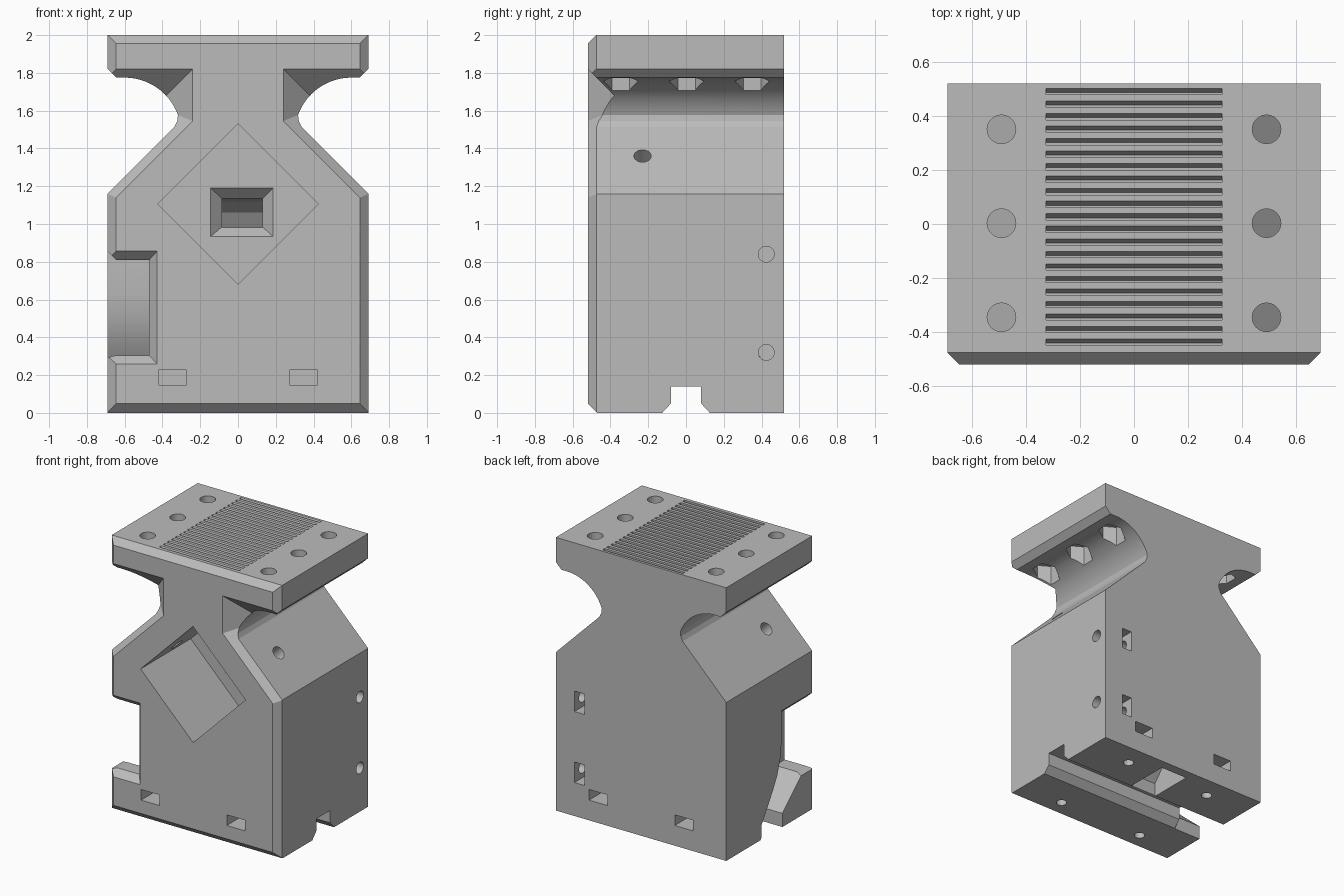
import bpy, bmesh, math
from mathutils import Vector

cube = bpy.data.objects.get("Cube")
if cube:
    bpy.data.objects.remove(cube, do_unlink=True)

grey = bpy.data.materials.new("neutral_grey")
grey.use_nodes = True
tone = (0.5, 0.5, 0.5, 1)
grey.diffuse_color = tone
grey.node_tree.nodes["Principled BSDF"].inputs["Base Color"].default_value = tone


def make(name, bm):
    bmesh.ops.recalc_face_normals(bm, faces=bm.faces)
    mesh = bpy.data.meshes.new(name)
    bm.to_mesh(mesh)
    bm.free()
    mesh.materials.append(grey)
    ob = bpy.data.objects.new(name, mesh)
    bpy.context.collection.objects.link(ob)
    return ob


def loft(name, axis, pts_a, a, pts_b, b):
    """Solid between two matching outlines lying across the given axis."""
    bm = bmesh.new()
    place = {"x": lambda p, t: (t, p[0], p[1]),
             "y": lambda p, t: (p[0], t, p[1]),
             "z": lambda p, t: (p[0], p[1], t)}[axis]
    va = [bm.verts.new(place(p, a)) for p in pts_a]
    vb = [bm.verts.new(place(p, b)) for p in pts_b]
    bm.faces.new(va)
    bm.faces.new(vb)
    for i in range(len(va)):
        j = (i + 1) % len(va)
        bm.faces.new((va[i], va[j], vb[j], vb[i]))
    return make(name, bm)


def prism(name, axis, pts, a, b):
    return loft(name, axis, pts, a, pts, b)


def rect(u0, u1, v0, v1):
    return [(u0, v0), (u1, v0), (u1, v1), (u0, v1)]


def ring(u, v, r, n, turn=0.0):
    return [(u + r * math.cos(turn + 2 * math.pi * i / n),
             v + r * math.sin(turn + 2 * math.pi * i / n)) for i in range(n)]


def convex(name, planes):
    """Large block trimmed by planes given as (point, outward normal)."""
    bm = bmesh.new()
    bmesh.ops.create_cube(bm, size=6)
    for co, no in planes:
        res = bmesh.ops.bisect_plane(bm, geom=bm.verts[:] + bm.edges[:] + bm.faces[:],
                                     plane_co=co, plane_no=no, clear_outer=True)
        edges = [e for e in res["geom_cut"] if isinstance(e, bmesh.types.BMEdge)]
        bmesh.ops.contextual_create(bm, geom=edges)
    return make(name, bm)


# Body outline: block, sloped shoulders, rounded neck and top plate
right = [(.69, 0), (.69, 1.16), (.337, 1.513), (.322, 1.545)]
right += [(.6 + .3 * math.cos(math.radians(t)), 1.475 + .3 * math.sin(math.radians(t)))
          for t in [160 - 5 * i for i in range(15)]]
right += [(.645, 1.775), (.69, 1.82), (.69, 2)]
body = prism("mount_body", "y", right + [(-x, z) for x, z in reversed(right)], -.52, .52)


def cut(tool, mode="DIFFERENCE"):
    tool.hide_render = True
    mod = body.modifiers.new("cut", "BOOLEAN")
    mod.object, mod.operation, mod.solver = tool, mode, "EXACT"
    bpy.context.view_layer.objects.active = body
    bpy.ops.object.modifier_apply(modifier=mod.name)
    bpy.data.objects.remove(tool, do_unlink=True)


# Chamfer around the front face
F = -.52
cut(convex("front_bevel", [((.645, F, 0), (1, -1, 0)), ((-.645, F, 0), (-1, -1, 0)),
                           ((0, F, .05), (0, -1, -1)), ((0, F, 1.955), (0, -1, 1))]), "INTERSECT")

# Tapered cuts beside the neck
for s in (1, -1):
    cut(convex("neck_taper", [((s * .24, F, 0), (-s, 1, 0)), ((0, F, 1.82), (0, 1, 1)),
                              ((0, F, 1.785), (-s, math.sqrt(2), -1)),
                              ((s, 0, 0), (s, 0, 0)), ((0, -.6, 0), (0, -1, 0))]))

# Diamond pocket with a funnel and a duct running down to the base
cut(prism("pocket", "y", ring(0, 1.107, .425, 4), -.6, .06))
cut(loft("funnel", "y", rect(-.155, .195, .925, 1.2), .05, rect(-.085, .13, .985, 1.135), .12))
cut(prism("duct", "x", [(.11, .985), (.18, .96), (.23, .9), (.25, .8), (.25, .25), (.12, .1),
                        (.12, -.1), (.45, -.1), (.45, .8), (.42, .95), (.35, 1.06),
                        (.25, 1.12), (.11, 1.135)], -.085, .13))

# Base slot
cut(prism("base_slot", "x", [(-.14, -.015), (.14, -.015), (.08, .05), (.08, .14),
                             (-.08, .14), (-.08, .05)], -1, 1))

# Side channel open to the front, with a chamfered mouth
cut(prism("channel", "x", [(-.6, .305), (-.36, .305), (-.13, .1), (-.13, -.1), (.11, -.1),
                           (.11, .11), (.05, .2), (-.015, .3), (-.07, .4), (-.105, .51),
                           (-.12, .63), (-.12, .81), (-.6, .81)], -.8, -.47))
cut(loft("channel_mouth", "y", rect(-.8, -.42, .25, .865), -.53,
         rect(-.8, -.47, .305, .81), -.47))
cut(loft("channel_side", "x", rect(-.6, -.12, .29, .865), -.7,
         rect(-.6, -.12, .305, .81), -.645))

for s in (1, -1):
    # Plate bolt holes with hexagonal nut seats below
    for y in (-.345, .003, .35):
        cut(prism("bolt_hole", "z", ring(s * .49, y, .053, 24), 1.7, 2.1))
        cut(prism("nut_seat", "z", ring(s * .49, y, .092, 6, math.pi / 2), 1.62, 1.85))
    # Clamp screw holes through the shoulders
    bm = bmesh.new()
    axis = Vector((s, 0, 1)).normalized()
    turn = axis.to_track_quat("Z", "Y").to_matrix().to_4x4()
    turn.translation = (s * .49, -.23, 1.36)
    bmesh.ops.create_cone(bm, cap_ends=True, segments=24, radius1=.046, radius2=.046,
                          depth=.6, matrix=turn)
    cut(make("clamp_hole", bm))
    # Nut slots and base screw holes, front and back
    for t in (1, -1):
        cut(prism("base_nut_slot", "y", rect(s * .347 - .074, s * .347 + .074, .148, .226),
                  t * .28, t * .6))
        cut(prism("base_screw", "z", ring(s * .347, t * .355, .036, 20), -.1, .3))

# Side screw holes and their nut slots in the back
for z in (.32, .84):
    cut(prism("side_screw", "x", ring(.425, z, .042, 24), .35, .8))
    cut(prism("side_nut_slot", "y", rect(.46, .54, z - .075, z + .075), .34, .6))

# Grip grooves across the top plate
for i in range(21):
    y = .49 - .0463 * i
    cut(prism("groove", "x", [(y + .012, 2.002), (y - .012, 2.002), (y - .012, 1.97),
                              (y - .004, 1.97)], -.325, .325))

bpy.ops.object.select_all(action="DESELECT")
body.select_set(True)
bpy.context.view_layer.objects.active = body
bpy.ops.object.shade_smooth_by_angle(angle=math.radians(12))
